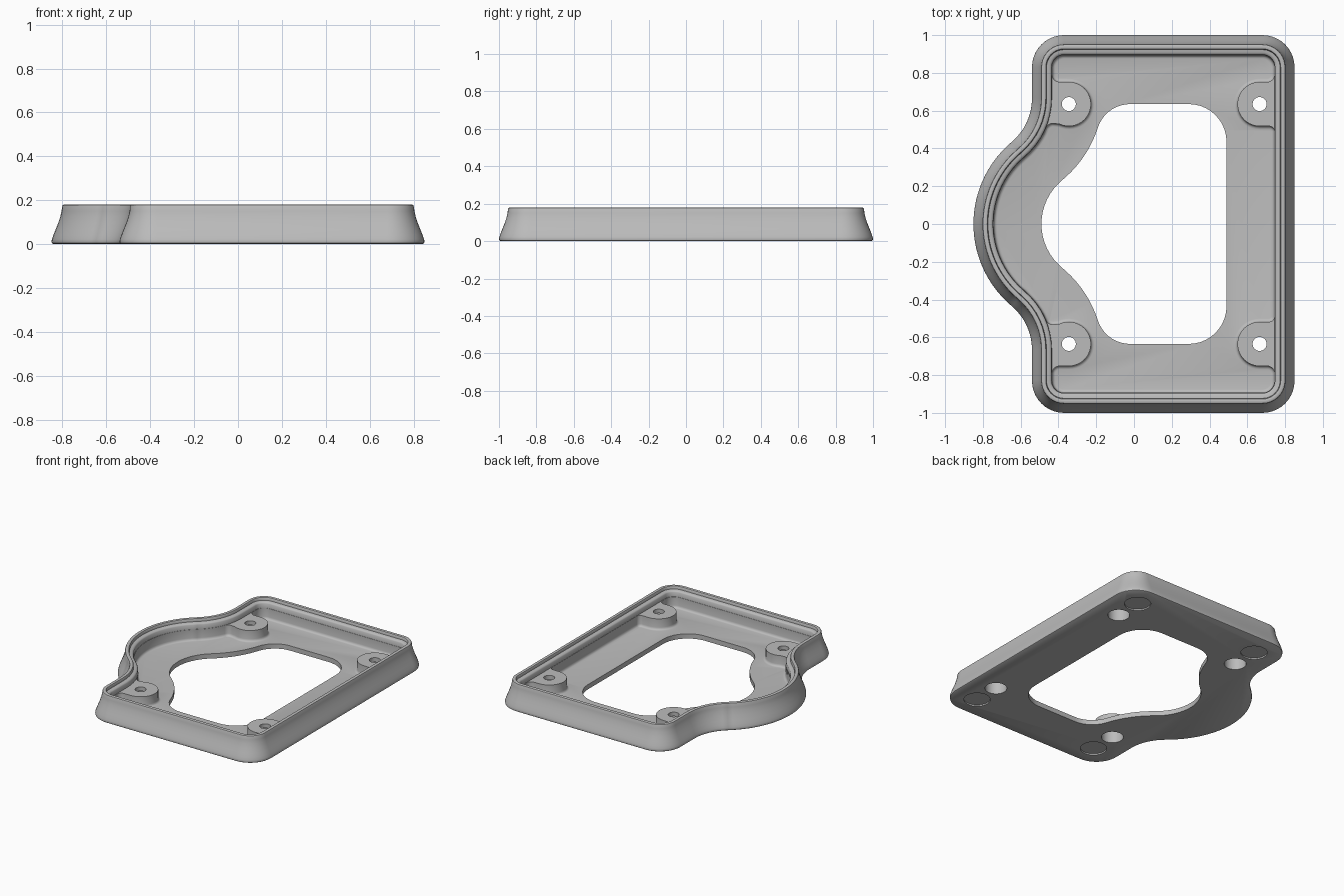
import bpy, bmesh
from math import sin, cos, radians, ceil

cube = bpy.data.objects.get("Cube")
if cube:
    bpy.data.objects.remove(cube, do_unlink=True)

grey = bpy.data.materials.new("plain grey")
grey.use_nodes = True
grey.diffuse_color = (0.5, 0.5, 0.5, 1)
grey.node_tree.nodes["Principled BSDF"].inputs["Base Color"].default_value = (0.5, 0.5, 0.5, 1)


def outline(arcs, d=0):
    """Mirrored outline from arcs (cx, cy, radius, start, end), inset by d."""
    half = []
    for cx, cy, r, a0, a1 in arcs:
        rad = r - d if a1 > a0 else r + d
        steps = max(5, ceil(abs(a1 - a0) / 9), ceil(abs(a1 - a0) * r / 2))
        for i in range(steps + 1):
            a = radians(a0 + (a1 - a0) * i / steps)
            half.append((cx + rad * cos(a), cy + rad * sin(a)))
    lower = [(x, -y) for x, y in reversed(half) if abs(y) > 1e-5]
    return half + lower


def loft(name, rings):
    """Closed solid from stacked (points, z) rings of equal count."""
    bm = bmesh.new()
    loops = [[bm.verts.new((x, y, z)) for x, y in pts] for pts, z in rings]
    for a, b in zip(loops, loops[1:]):
        for i in range(len(a)):
            j = (i + 1) % len(a)
            bm.faces.new((a[i], a[j], b[j], b[i]))
    bm.faces.new(loops[0][::-1])
    bm.faces.new(loops[-1])
    bmesh.ops.recalc_face_normals(bm, faces=bm.faces)
    mesh = bpy.data.meshes.new(name)
    bm.to_mesh(mesh)
    bm.free()
    mesh.materials.append(grey)
    ob = bpy.data.objects.new(name, mesh)
    bpy.context.collection.objects.link(ob)
    return ob


def disc(x, y, r):
    return [(x + r * cos(radians(a)), y + r * sin(radians(a))) for a in range(0, 360, 9)]


# Plan outlines, front half mirrored from the back half
WALL = [(0.68, 0.83, 0.17, 0, 90), (-0.37, 0.83, 0.17, 90, 180),
        (-0.84, 0.665, 0.3, 0, -50), (-0.283, 0, 0.567, 130, 180)]

POCKET = [(0.715, 0.49, 0.03, 0, 90), (0.665, 0.635, 0.115, 270, 90),
          (0.705, 0.79, 0.04, 270, 360), (0.68, 0.83, 0.065, 0, 90),
          (-0.37, 0.83, 0.065, 90, 180), (-0.395, 0.79, 0.04, 180, 270),
          (-0.345, 0.635, 0.115, 90, -115), (-0.429, 0.495, 0.04, 90, 157.5),
          (-0.84, 0.665, 0.405, -22.5, -50), (-0.283, 0, 0.462, 130, 180)]

OPENING = [(0.29, 0.435, 0.2, 0, 90), (-0.02, 0.455, 0.18, 90, 162.1),
           (-0.762, 0.695, 0.6, -17.9, -50.5), (-0.19, 0, 0.3, 129.5, 180)]

# Flared wall, rounded rim, stepped lip and upper recess: (inset, height)
PROFILE = [(0.008, 0), (0.002, 0.004), (0, 0.012), (0.002, 0.022), (0.008, 0.04),
           (0.018, 0.065), (0.03, 0.095), (0.04, 0.125), (0.046, 0.15), (0.048, 0.17),
           (0.051, 0.177), (0.057, 0.18), (0.068, 0.18), (0.073, 0.178), (0.076, 0.172),
           (0.077, 0.158), (0.091, 0.156), (0.099, 0.153), (0.104, 0.146), (0.105, 0.115)]
tray = loft("tray_frame", [(outline(WALL, d), z) for d, z in PROFILE])

# Lower pocket leaves the bosses standing, with a small fillet at the floor
FILLET = [(0.02, 0.035), (0.011, 0.037), (0.005, 0.043), (0.002, 0.053), (0.002, 0.14)]
cutters = [loft("pocket_cutter", [(outline(POCKET, d), z) for d, z in FILLET]),
           loft("opening_cutter", [(outline(OPENING), z) for z in (-0.1, 0.09)])]

# Screw holes, counterbores and round foot recesses
for x in (-0.345, 0.665):
    for side in (-1, 1):
        for name, y, r, top in (("screw_hole", 0.635, 0.037, 0.2),
                                ("counterbore", 0.635, 0.073, 0.085),
                                ("foot_recess", 0.83, 0.088, 0.01)):
            pts = disc(x, side * y, r)
            cutters.append(loft(name + "_cutter", [(pts, -0.1), (pts, top)]))

bpy.ops.object.select_all(action='DESELECT')
tray.select_set(True)
bpy.context.view_layer.objects.active = tray
for cutter in cutters:
    cutter.hide_render = True
    mod = tray.modifiers.new(cutter.name, 'BOOLEAN')
    mod.operation = 'DIFFERENCE'
    mod.solver = 'EXACT'
    mod.object = cutter
    bpy.ops.object.modifier_apply(modifier=mod.name)
    bpy.data.objects.remove(cutter, do_unlink=True)

bpy.ops.object.shade_smooth_by_angle(angle=radians(35))
